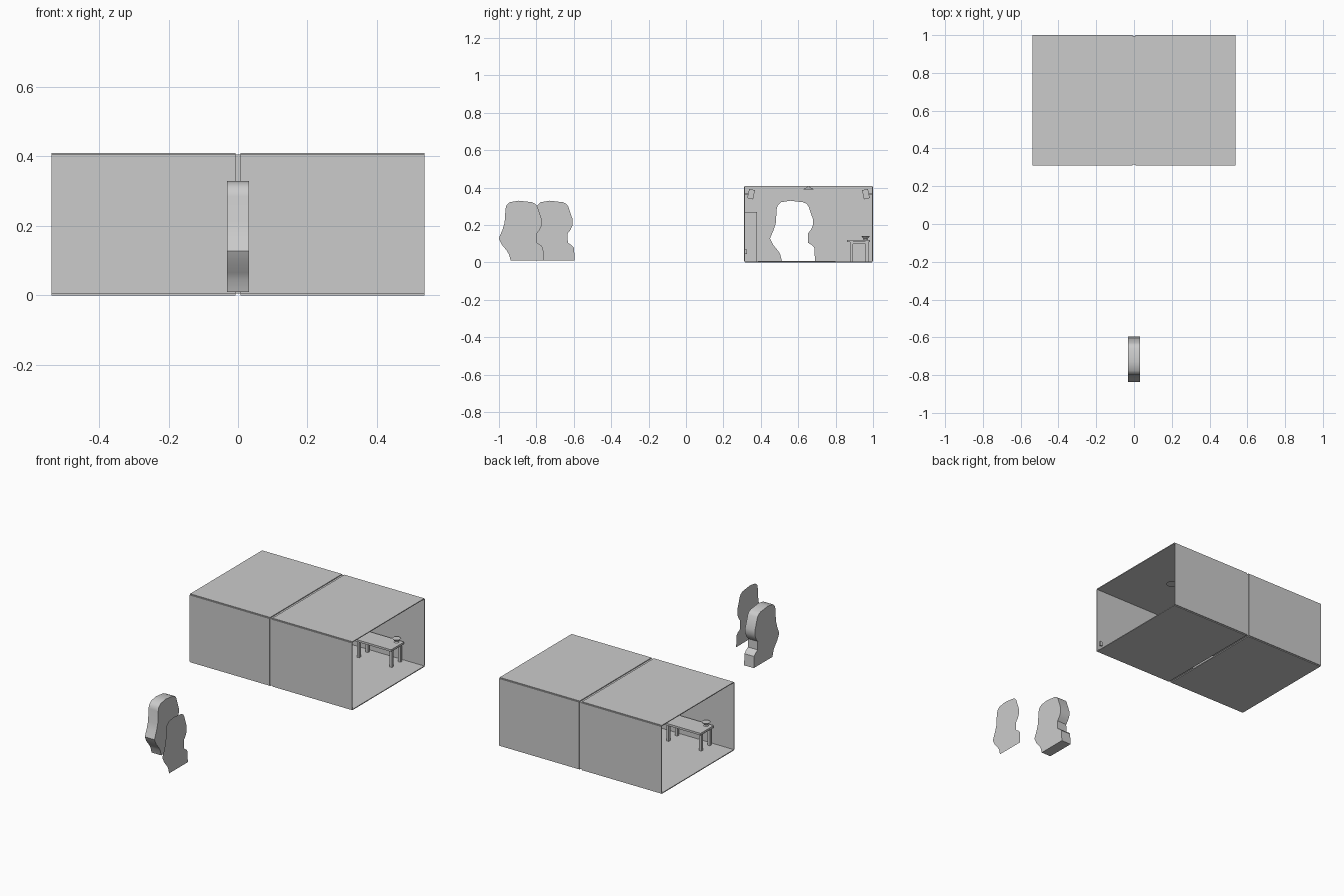
import bpy, bmesh, math
from mathutils import Matrix, Vector

if "Cube" in bpy.data.objects:
    bpy.data.objects.remove(bpy.data.objects["Cube"])

MID = 0.655                                   # room centre line in y
TURN = Matrix.Translation((0, MID, 0)) @ Matrix.Rotation(math.pi, 4, 'Z') @ Matrix.Translation((0, -MID, 0))


def finish(bm, name, smooth=False):
    bmesh.ops.recalc_face_normals(bm, faces=bm.faces[:])
    me = bpy.data.meshes.new(name)
    bm.to_mesh(me)
    bm.free()
    ob = bpy.data.objects.new(name, me)
    bpy.context.collection.objects.link(ob)
    if smooth:
        bpy.ops.object.select_all(action='DESELECT')
        ob.select_set(True)
        bpy.context.view_layer.objects.active = ob
        bpy.ops.object.shade_smooth_by_angle(angle=math.radians(35))
    return ob


def both_rooms(ob):
    # second room is the first turned half a circle
    twin = ob.copy()
    twin.name = ob.name + "_opposite"
    bpy.context.collection.objects.link(twin)
    twin.matrix_world = TURN
    return ob


def add_box(bm, x0, x1, y0, y1, z0, z1, rot=None):
    m = Matrix.Translation(((x0 + x1) / 2, (y0 + y1) / 2, (z0 + z1) / 2))
    if rot:
        m = m @ rot
    m = m @ Matrix.Diagonal((x1 - x0, y1 - y0, z1 - z0, 1))
    bmesh.ops.create_cube(bm, size=1, matrix=m)


def boxes(name, *dims):
    bm = bmesh.new()
    for d in dims:
        add_box(bm, *d)
    return both_rooms(finish(bm, name))


def cone(bm, r1, r2, h, loc, caps=True, n=12):
    bmesh.ops.create_cone(bm, cap_ends=caps, segments=n, radius1=r1, radius2=r2, depth=h,
                          matrix=Matrix.Translation(loc))


def slab(name, pts, x0, x1, smooth=False):
    # yz outline, extruded along x (flat sheet if x0 == x1)
    bm = bmesh.new()
    f = bm.faces.new([bm.verts.new((x0, y, z)) for y, z in pts])
    if x1 != x0:
        r = bmesh.ops.extrude_face_region(bm, geom=[f])
        vs = [v for v in r['geom'] if isinstance(v, bmesh.types.BMVert)]
        bmesh.ops.translate(bm, verts=vs, vec=Vector((x1 - x0, 0, 0)))
    return finish(bm, name, smooth)


# figure-shaped outline shared by opening, plug and sheet
outline = [(.69, .01), (.686, .078), (.674, .092), (.653, .105), (.652, .155), (.668, .175),
           (.679, .20), (.679, .23), (.668, .262), (.655, .30), (.645, .313), (.626, .322),
           (.556, .33), (.508, .322), (.49, .305), (.485, .285), (.48, .21), (.467, .17),
           (.449, .128), (.465, .095), (.49, .065), (.503, .045), (.513, .01)]

# dividing wall with the opening cut up from the floor
opening = [(.69, .005)] + outline[1:-1] + [(.513, .005)]
slab("dividing_wall", [(.315, .005), (.315, .405), (.995, .405), (.995, .005)] + opening, -.0075, .0075)

# thick plug and flat sheet
slab("opening_plug", [(y - 1.285, z) for y, z in outline], -.032, .032, True)
slab("flat_silhouette", [(y - 1.45, z) for y, z in outline], .20, .20)

# room shell, slabs with notched corners
boxes("floor", (.0075, .537, .315, .995, 0, .005))
boxes("ceiling", (.0075, .537, .315, .995, .405, .41))
boxes("front_wall", (.0075, .537, .31, .315, .005, .405))
boxes("back_wall", (.0075, .537, .995, 1, .005, .405))

# table
legs = [(x, x + .016, y, y + .016, .005, .108) for x in (.172, .388) for y in (.878, .96)]
boxes("table", (.16, .412, .86, .984, .108, .12), (.175, .40, .882, .972, .098, .108), *legs)

# cup on table
bm = bmesh.new()
cone(bm, .014, .010, .006, (.378, .96, .123))
cone(bm, .010, .024, .016, (.378, .96, .134))
both_rooms(finish(bm, "table_bowl", True))

# hanging lamp
bm = bmesh.new()
cone(bm, .032, .004, .016, (.27, MID, .397), n=16)
both_rooms(finish(bm, "ceiling_lamp", True))

# corner speakers by the dividing wall
bm = bmesh.new()
for s in (-1, 1):
    yc = MID + s * .307
    rot = Matrix.Rotation(s * math.radians(12), 4, 'X')
    add_box(bm, .018, .05, yc - .016, yc + .016, .34, .39, rot)
    add_box(bm, .028, .04, MID + s * .325, MID + s * .34, .36, .372)
both_rooms(finish(bm, "corner_speakers"))

# cabinet, floor mat and wall fittings
boxes("cabinet", (.03, .16, .315, .38, .005, .27))
boxes("floor_mat", (.05, .16, .385, .80, .005, .008))
boxes("wall_socket", (.505, .52, .315, .325, .045, .07))
boxes("light_switch", (.0075, .011, .43, .438, .14, .15))
